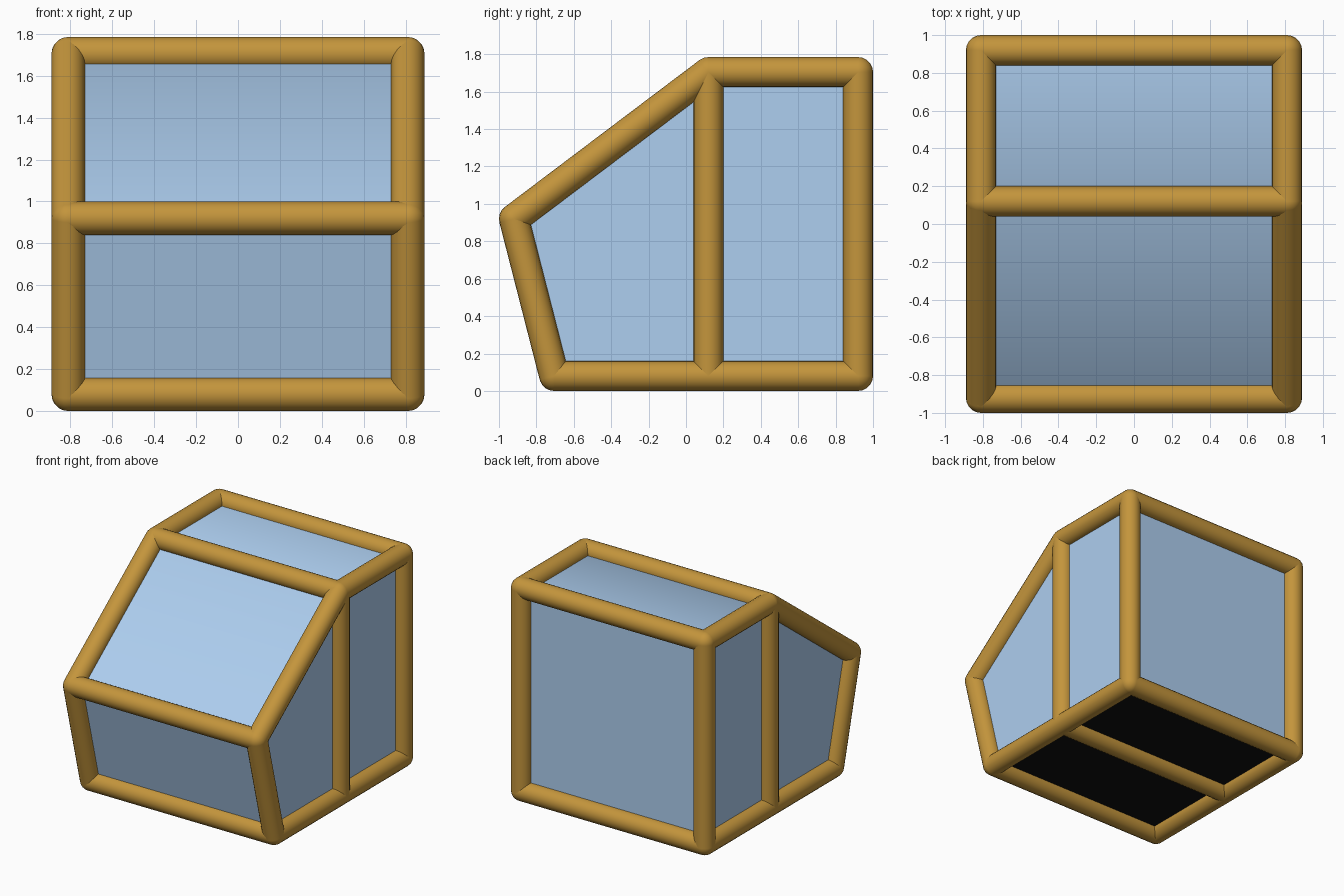
import bpy, bmesh, math
from mathutils import Vector

if "Cube" in bpy.data.objects:
    bpy.data.objects.remove(bpy.data.objects["Cube"])

R = 0.08      # tube radius
W = 0.81      # half width to tube centres
# side outline (y, z) on tube centre lines, plus the foot of the middle post
BACK_LOW, BACK_TOP = (0.92, 0.08), (0.92, 1.705)
RIDGE, NOSE = (0.12, 1.705), (-0.92, 0.92)
FRONT_LOW, MID_LOW = (-0.705, 0.08), (0.12, 0.08)
OUTLINE = [BACK_LOW, BACK_TOP, RIDGE, NOSE, FRONT_LOW, MID_LOW]


def material(name, colour):
    m = bpy.data.materials.new(name)
    m.diffuse_color = (*colour, 1)
    m.use_nodes = True
    m.node_tree.nodes["Principled BSDF"].inputs["Base Color"].default_value = m.diffuse_color
    return m


wood = material("wood", (0.55, 0.30, 0.045))
glass = material("glass", (0.42, 0.62, 0.87))
black = material("black", (0.005, 0.005, 0.005))


def finish(obj, mat, angle):
    if mat:
        obj.data.materials.append(mat)
    bpy.ops.object.select_all(action='DESELECT')
    obj.select_set(True)
    bpy.context.view_layer.objects.active = obj
    bpy.ops.object.shade_smooth_by_angle(angle=math.radians(angle))


def bar(name, a, b):
    a, b = Vector(a), Vector(b)
    d = b - a
    bpy.ops.mesh.primitive_cylinder_add(vertices=20, radius=R, depth=d.length,
                                        end_fill_type='NOTHING', location=(a + b) / 2)
    obj = bpy.context.object
    obj.name = name
    obj.rotation_euler = d.to_track_quat('Z', 'Y').to_euler()
    finish(obj, wood, 40)


def joint(name, p):
    bpy.ops.mesh.primitive_uv_sphere_add(segments=20, ring_count=10, radius=R, location=p)
    bpy.context.object.name = name
    finish(bpy.context.object, wood, 40)


# side frames with a middle post
for side, x in (("left", -W), ("right", W)):
    for i, p in enumerate(OUTLINE):
        q = OUTLINE[(i + 1) % len(OUTLINE)]
        bar(f"{side}_rail_{i}", (x, *p), (x, *q))
        joint(f"{side}_joint_{i}", (x, *p))
    bar(f"{side}_middle_post", (x, *MID_LOW), (x, *RIDGE))

# cross bars joining the two sides
for i, p in enumerate(OUTLINE):
    bar(f"cross_bar_{i}", (-W, *p), (W, *p))

# glazed shell on the tube centre lines, with a black floor
bm = bmesh.new()
left = [bm.verts.new((-W, *p)) for p in OUTLINE]
right = [bm.verts.new((W, *p)) for p in OUTLINE]
n = len(OUTLINE)
for i in range(n):
    j = (i + 1) % n
    f = bm.faces.new((left[i], left[j], right[j], right[i]))
    f.material_index = 1 if i >= 4 else 0
for ring in (left, right):
    bm.faces.new((ring[0], ring[1], ring[2], ring[5]))
    bm.faces.new((ring[5], ring[2], ring[3], ring[4]))
bmesh.ops.recalc_face_normals(bm, faces=bm.faces)
mesh = bpy.data.meshes.new("glass_panels")
mesh.materials.append(glass)
mesh.materials.append(black)
bm.to_mesh(mesh)
bm.free()
panels = bpy.data.objects.new("glass_panels", mesh)
bpy.context.collection.objects.link(panels)
finish(panels, None, 45)
